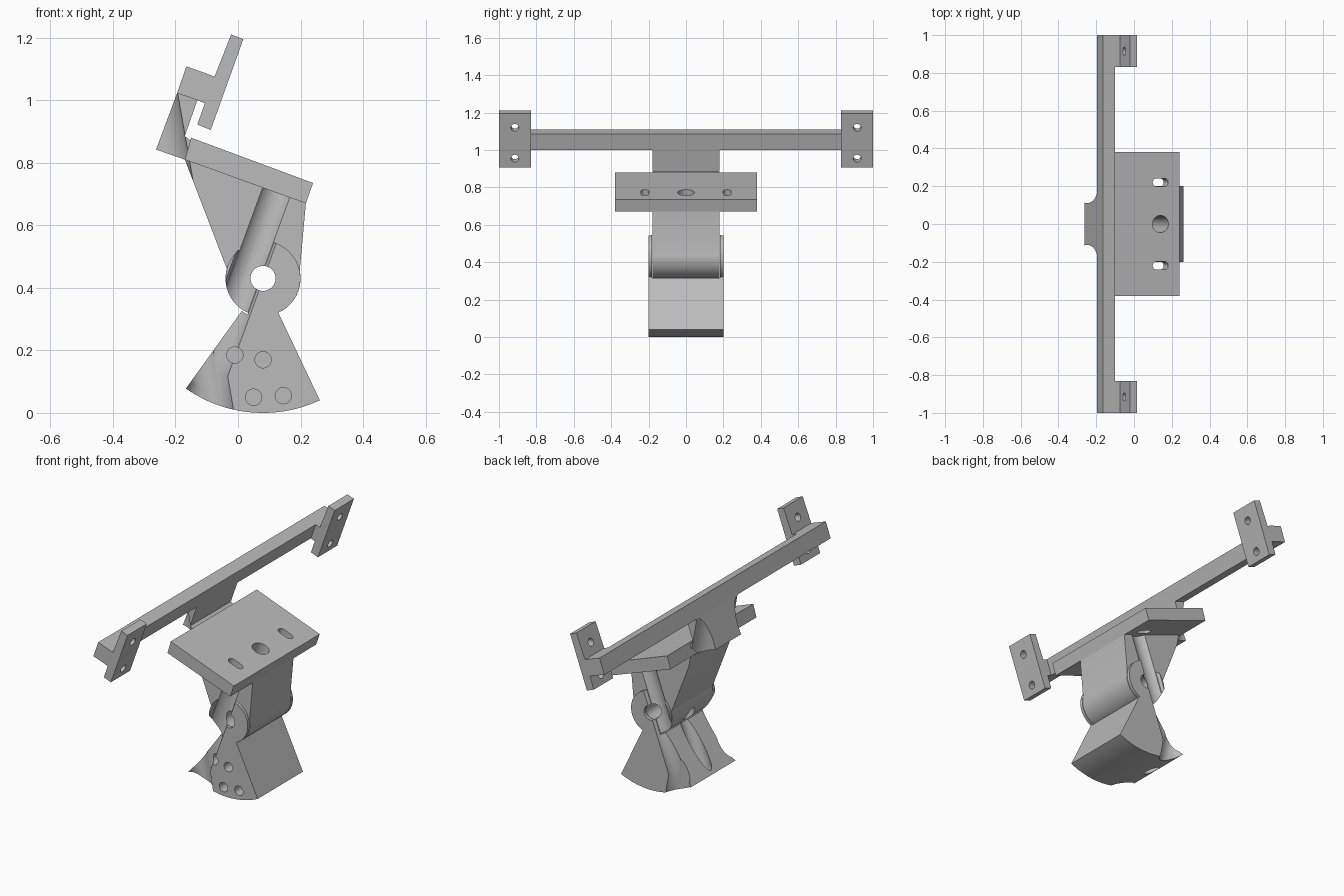
import bpy, bmesh
from math import sin, cos, radians
from mathutils import Matrix, Vector

if "Cube" in bpy.data.objects:
    bpy.data.objects.remove(bpy.data.objects["Cube"])

grey = bpy.data.materials.new("plain grey")
grey.use_nodes = True
tone = (0.5, 0.5, 0.5, 1)
grey.diffuse_color = tone
grey.node_tree.nodes["Principled BSDF"].inputs["Base Color"].default_value = tone

TILT = 20                # lean of the plate, rail and screw bores
PIVOT = (0.08, 0.43)     # hinge axis in x, z


def finish(name, bm):
    bmesh.ops.recalc_face_normals(bm, faces=bm.faces)
    mesh = bpy.data.meshes.new(name)
    bm.to_mesh(mesh)
    bm.free()
    obj = bpy.data.objects.new(name, mesh)
    bpy.context.collection.objects.link(obj)
    mesh.materials.append(grey)
    return obj


def arc(radius, start, end, steps=32, centre=PIVOT):
    angles = [radians(start + (end - start) * i / steps) for i in range(steps + 1)]
    return [(centre[0] + radius * cos(a), centre[1] + radius * sin(a)) for a in angles]


def prism(name, profile, y0, y1):
    """Extrude an x, z profile along y."""
    bm = bmesh.new()
    face = bm.faces.new([bm.verts.new((x, y0, z)) for x, z in profile])
    new = bmesh.ops.extrude_face_region(bm, geom=[face])["geom"]
    verts = [v for v in new if isinstance(v, bmesh.types.BMVert)]
    bmesh.ops.translate(bm, verts=verts, vec=(0, y1 - y0, 0))
    return finish(name, bm)


def rod(centre, radius, length, lean, stretch=0):
    """Cylinder leaning in the x, z plane; stretch makes it a slot."""
    bm = bmesh.new()
    bmesh.ops.create_cone(bm, cap_ends=True, segments=40, radius1=radius,
                          radius2=radius, depth=length)
    for v in bm.verts:
        v.co.x += stretch if v.co.x > 0 else -stretch
    turn = Matrix.Rotation(radians(lean), 4, 'Y')
    bm.transform(Matrix.Translation(Vector(centre)) @ turn)
    return finish("cutter", bm)


def pin(x, z, radius, y0, y1):
    return prism("cutter", arc(radius, 0, 351, 39, (x, z)), y0, y1)


def cut(obj, *cutters):
    for cutter in cutters:
        mod = obj.modifiers.new("cut", 'BOOLEAN')
        mod.operation = 'DIFFERENCE'
        mod.solver = 'EXACT'
        mod.object = cutter
        cutter.hide_render = True
        bpy.context.view_layer.objects.active = obj
        bpy.ops.object.modifier_apply(modifier=mod.name)
        bpy.data.objects.remove(cutter)


def bore():
    return rod((0.14, 0, 0.772), 0.045, 2, TILT)


def groove(side):
    """Screw channel running down from under each plate slot."""
    length, lean = 0.9, radians(TILT)
    centre = (0.122 - sin(lean) * length / 2, side * 0.215,
              0.705 - cos(lean) * length / 2)
    return rod(centre, 0.058, length, TILT)


def neck_scoop(side):
    return rod((-0.243, side * 0.19, 0.85), 0.08, 0.5, -10)


# Mounting plate with a centre bore and two slots
plate = prism("mounting_plate",
              [(-0.15, 0.88), (0.24, 0.735), (0.217, 0.67), (-0.17, 0.81)], -0.38, 0.38)
cut(plate, bore(), *[rod((0.14, s * 0.22, 0.772), 0.021, 0.3, TILT, 0.023) for s in (-1, 1)])

# Lever body with rounded knuckle
lever = prism("lever_body", [(-0.17, 0.81), (0.217, 0.67)] + arc(0.12, 12, -195), -0.18, 0.18)
cut(lever, bore(), pin(*PIVOT, 0.04, -0.3, 0.3))

# Neck joining the plate to the rail
neck = prism("neck", [(-0.195, 1.022), (-0.262, 0.842), (-0.165, 0.808),
                      (-0.15, 0.87), (-0.17, 0.885), (-0.13, 1.0)], -0.18, 0.18)

# Fan-shaped base with hinge ears
base = prism("fan_base", arc(0.43, -65, -125) + arc(0.12, 237, -66), -0.2, 0.2)
cut(base, pin(*PIVOT, 0.125, -0.183, 0.183), pin(*PIVOT, 0.04, -0.3, 0.3), bore())

# Side channels and scoops
for side in (-1, 1):
    cut(lever, groove(side), neck_scoop(side))
    cut(neck, neck_scoop(side))
    cut(base, groove(side), rod((-0.085, side * 0.215, 0.05), 0.065, 0.6, -10))

# Round pockets in the front of the base
for x, z in [(-0.01, 0.185), (0.08, 0.17), (0.05, 0.05), (0.145, 0.055)]:
    cut(base, pin(x, z, 0.026, -0.3, -0.14))

# Long rail and the drilled bracket at each end
rail = prism("rail", [(-0.195, 1.022), (-0.165, 1.108), (-0.1, 1.085), (-0.13, 1.0)], -1, 1)
bracket_profile = [(-0.1, 1.085), (-0.075, 1.075), (-0.022, 1.21), (0.017, 1.195),
                   (-0.087, 0.905), (-0.13, 0.922), (-0.106, 0.99), (-0.13, 1.0)]
parts = [plate, lever, neck, base, rail]
for label, side in (("front", -1), ("back", 1)):
    bracket = prism(label + "_bracket", bracket_profile, side * 0.83, side)
    for x, z in [(-0.012, 1.12), (-0.07, 0.955)]:
        cut(bracket, rod((x, side * 0.915, z), 0.021, 0.12, TILT + 90))
    parts.append(bracket)

# Smooth the round surfaces, keep edges crisp
bpy.ops.object.select_all(action='DESELECT')
for part in parts:
    part.select_set(True)
bpy.context.view_layer.objects.active = plate
bpy.ops.object.shade_smooth_by_angle(angle=radians(30))
